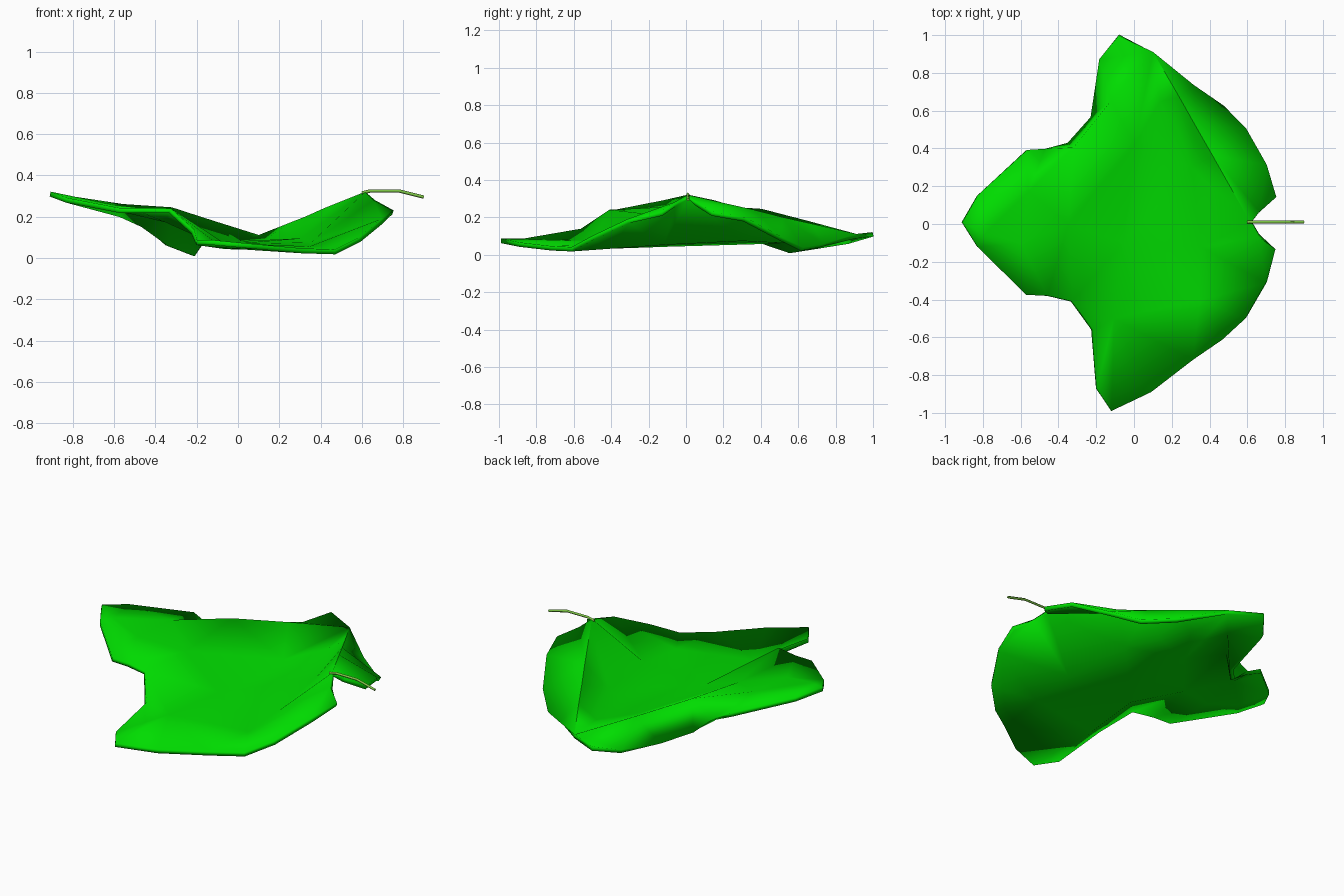
import bpy, bmesh
from mathutils import Vector
from mathutils.geometry import delaunay_2d_cdt

if "Cube" in bpy.data.objects:
    bpy.data.objects.remove(bpy.data.objects["Cube"])

def material(name, colour):
    m = bpy.data.materials.new(name)
    m.diffuse_color = colour
    m.use_nodes = True
    m.node_tree.nodes["Principled BSDF"].inputs["Base Color"].default_value = m.diffuse_color
    return m

# Leaf rim, walked round from the pointed left lobe
rim = [(-.91, .01, .31), (-.83, .15, .28), (-.57, .39, .21), (-.47, .39, .16),
       (-.345, .42, .06), (-.22, .56, .012), (-.18, .87, .07), (-.08, 1, .11),
       (.10, .91, .10), (.31, .73, .05), (.47, .62, .03), (.59, .50, .09),
       (.70, .31, .19), (.75, .14, .22), (.66, .06, .27), (.62, .01, .31),
       (.66, -.06, .27), (.745, -.13, .22), (.70, -.31, .18), (.59, -.50, .09),
       (.47, -.61, .03), (.31, -.72, .035), (.09, -.89, .055), (-.12, -.99, .075),
       (-.20, -.87, .075), (-.22, -.56, .13), (-.33, -.41, .23), (-.46, -.38, .23),
       (-.57, -.375, .23), (-.83, -.12, .28)]
BACK, STEM, FRONT = 8, 15, 23

# Creases: two raised folds along the back and the midrib valley
left_fold = [(-.79, -.05, .285), (-.56, .17, .25), (-.32, .40, .235), (-.12, .65, .17)]
right_fold = [(.24, .67, .155), (.33, .515, .19), (.42, .36, .23)]
midrib = [(0, .42, .07), (-.06, -.1, .055), (-.11, -.5, .062)]
# Hollow between the folds, and the shallow side bowls
hollows = [(.14, .65, .08), (.24, .5, .075), (.31, .3, .085), (.36, -.12, .065),
           (.35, -.4, .045), (-.35, 0, .185), (-.6, -.1, .245)]

points, edges = list(rim), []

def crease(pts, start=None, end=None):
    first = len(points)
    points.extend(pts)
    chain = list(range(first, len(points)))
    chain = ([] if start is None else [start]) + chain + ([] if end is None else [end])
    edges.extend(zip(chain, chain[1:]))

crease(left_fold, end=BACK)
crease(right_fold, BACK, STEM)
crease(midrib, BACK, FRONT)
crease(hollows[:4], end=STEM)
points.extend(hollows[4:])

flat = [Vector(p[:2]) for p in points]
co, _, faces, origin, _, _ = delaunay_2d_cdt(flat, edges, [list(range(len(rim)))], 1, 1e-5)

bm = bmesh.new()
verts = []
for c, src in zip(co, origin):
    near = src[0] if src else min(range(len(points)), key=lambda i: (flat[i] - c).length)
    verts.append(bm.verts.new((c.x, c.y, points[near][2])))
for f in faces:
    bm.faces.new([verts[i] for i in f])
for f in bm.faces:
    f.normal_update()
    if f.normal.z < 0:
        f.normal_flip()
mesh = bpy.data.meshes.new("leaf_blade")
bm.to_mesh(mesh)
bm.free()
leaf = bpy.data.objects.new("leaf_blade", mesh)
bpy.context.collection.objects.link(leaf)
mesh.materials.append(material("leaf_green", (0, .72, 0, 1)))
solid = leaf.modifiers.new("thickness", 'SOLIDIFY')
solid.thickness, solid.offset = .024, 0
bpy.context.view_layer.objects.active = leaf
leaf.select_set(True)
bpy.ops.object.shade_smooth_by_angle(angle=1.0)

# Stem
curve = bpy.data.curves.new("stem", 'CURVE')
curve.dimensions = '3D'
curve.bevel_depth, curve.bevel_resolution = .008, 0
curve.use_fill_caps = True
spline = curve.splines.new('POLY')
path = [(.60, .01, .315), (.64, .01, .325), (.78, .01, .325), (.90, .01, .295)]
spline.points.add(len(path) - 1)
for p, c in zip(spline.points, path):
    p.co = (*c, 1)
stem = bpy.data.objects.new("stem", curve)
bpy.context.collection.objects.link(stem)
curve.materials.append(material("stem_green", (.2, .55, .06, 1)))
